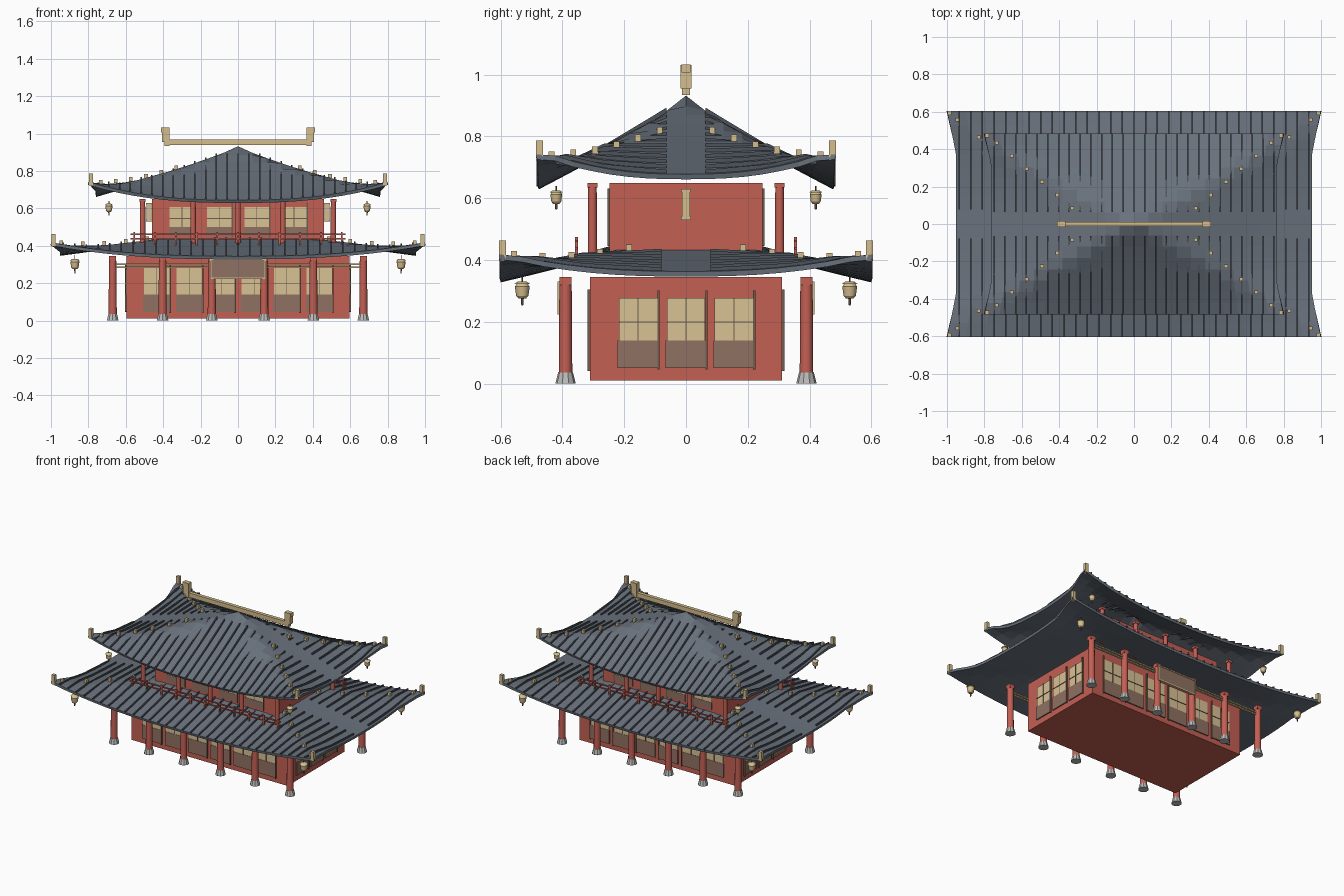
import bpy, bmesh, math
from mathutils import Matrix, Vector

if "Cube" in bpy.data.objects:
    bpy.data.objects.remove(bpy.data.objects["Cube"])


def material(name, r, g, b):
    m = bpy.data.materials.new(name)
    m.use_nodes = True
    m.diffuse_color = (r, g, b, 1)
    m.node_tree.nodes["Principled BSDF"].inputs["Base Color"].default_value = (r, g, b, 1)
    return m


RED = material("painted red", 0.55, 0.115, 0.088)
SLATE = material("roof slate", 0.14, 0.165, 0.2)
RIB = material("dark tile", 0.075, 0.088, 0.105)
GOLD = material("aged gold", 0.66, 0.51, 0.27)
PAPER = material("window paper", 0.69, 0.54, 0.3)
BROWN = material("panel brown", 0.28, 0.165, 0.125)
LATTICE = material("lattice brown", 0.16, 0.11, 0.075)
STONE = material("stone grey", 0.5, 0.5, 0.49)


class Part:
    """Collects simple solids into one named object."""

    def __init__(self):
        self.bm = bmesh.new()

    def box(self, x, y, z, sx, sy, sz):
        bmesh.ops.create_cube(self.bm, size=1, matrix=Matrix.Translation((x, y, z))
                              @ Matrix.Diagonal((sx, sy, sz, 1)))

    def cyl(self, x, y, z0, z1, r0, r1, sides=12):
        bmesh.ops.create_cone(self.bm, cap_ends=True, segments=sides, radius1=r0, radius2=r1,
                              depth=z1 - z0, matrix=Matrix.Translation((x, y, (z0 + z1) / 2)))

    def finish(self, name, mat, smooth=False):
        mesh = bpy.data.meshes.new(name)
        self.bm.to_mesh(mesh)
        self.bm.free()
        mesh.materials.append(mat)
        ob = bpy.data.objects.new(name, mesh)
        bpy.context.collection.objects.link(ob)
        if smooth:
            bpy.ops.object.select_all(action='DESELECT')
            ob.select_set(True)
            bpy.context.view_layer.objects.active = ob
            bpy.ops.object.shade_smooth_by_angle(angle=math.radians(40))
        return ob


CORNERS = [(sx, sy) for sx in (-1, 1) for sy in (-1, 1)]


# ---- Roofs: hipped sheets with upswept, flared corners
def roof_z(roof, x, y):
    ax, ay, eave, rise, lift = roof
    u, v = abs(x) / ax, abs(y) / ay
    t = max(0.91 * u, v)
    return eave + rise * (1 - t ** 0.87) + lift * (u * v) ** 2.5


def roof_point(roof, u, v):
    flare = max(0, (abs(v) - 0.64) / 0.36)
    x, y = u * roof[0] * (0.953 + 0.047 * flare), v * roof[1]
    return Vector((x, y, roof_z(roof, x, y)))


def build_roof(name, roof, ribs, hip_start, hip_step, hip_count):
    ax, ay = roof[:2]
    nx, ny = 20, 16
    # tiled sheet
    sheet = Part()
    rows = [[sheet.bm.verts.new(roof_point(roof, 2 * i / nx - 1, 2 * j / ny - 1))
             for i in range(nx + 1)] for j in range(ny + 1)]
    for a, b in zip(rows, rows[1:]):
        for i in range(nx):
            sheet.bm.faces.new((a[i], a[i + 1], b[i + 1], b[i]))
    ob = sheet.finish(name + "_sheet", SLATE)
    mod = ob.modifiers.new("thickness", 'SOLIDIFY')
    mod.thickness, mod.offset = 0.017, -1
    # straight ribs running from the ridge down to the eaves
    part = Part()
    for i in range(ribs):
        x = (2 * i / (ribs - 1) - 1) * ax * 0.935
        for side in (-1, 1):
            loops = []
            for v in (0.13, 0.55, 0.8, 1.0):
                p = Vector((x, side * v * ay, roof_z(roof, x, v * ay)))
                loops.append([part.bm.verts.new(p + Vector((dx, 0, dz))) for dx, dz in
                              ((-0.004, -0.006), (0.004, -0.006), (0.004, 0.01), (-0.004, 0.01))])
            for a, b in zip(loops, loops[1:]):
                for k in range(4):
                    part.bm.faces.new((a[k], a[k - 1], b[k - 1], b[k]))
            part.bm.faces.new(loops[0])
            part.bm.faces.new(loops[-1])
    bmesh.ops.recalc_face_normals(part.bm, faces=part.bm.faces)
    part.finish(name + "_ribs", RIB)
    # hip ornaments and corner finials
    part = Part()
    for sx, sy in CORNERS:
        for k in range(hip_count):
            x, y = hip_start[0] + k * hip_step[0], hip_start[1] + k * hip_step[1]
            part.box(sx * x, sy * y, roof_z(roof, x, y) + 0.01, 0.019, 0.019, 0.022)
        part.box(sx * (ax - 0.014), sy * (ay - 0.01), roof_z(roof, ax, ay) + 0.012,
                 0.022, 0.022, 0.065)
    part.finish(name + "_ornaments", GOLD)


LOWER = (1.0, 0.604, 0.344, 0.165, 0.074)
UPPER = (0.8, 0.484, 0.644, 0.288, 0.098)
build_roof("lower_roof", LOWER, 31, (0.485, 0.185), (0.115, 0.093), 5)
build_roof("upper_roof", UPPER, 27, (0.33, 0.085), (0.081, 0.07), 6)

# ---- Top ridge bar with end blocks
ridge = Part()
ridge.box(0, 0, 0.953, 0.76, 0.024, 0.03)
for s in (-1, 1):
    ridge.box(s * 0.386, 0, 0.993, 0.04, 0.034, 0.076)
    ridge.box(s * 0.388, 0, 1.02, 0.046, 0.03, 0.026)
    ridge.box(s * 0.38, 0, 0.945, 0.028, 0.026, 0.022)
ridge.finish("ridge_bar", GOLD)

# ---- Halls
hall = Part()
hall.box(0, 0, 0.1775, 1.19, 0.62, 0.335)
hall.finish("lower_hall", RED)
hall = Part()
hall.box(0, 0, 0.53, 0.92, 0.496, 0.24)
hall.finish("upper_hall", RED)

# ---- Columns, stone bases, and beams
columns, bases, beams = Part(), Part(), Part()
for sy in (-1, 1):
    for x in (0.14, 0.403, 0.67):
        for sx in (-1, 1):
            columns.cyl(sx * x, sy * 0.39, 0.03, 0.32, 0.022, 0.02)
            columns.box(sx * x, sy * 0.39, 0.332, 0.038, 0.038, 0.026)
            bases.cyl(sx * x, sy * 0.39, 0, 0.036, 0.033, 0.024, 10)
    for x in (-0.51, -0.24, 0, 0.24, 0.51):
        columns.cyl(x, sy * 0.303, 0.4, 0.635, 0.015, 0.014)
        columns.box(x, sy * 0.303, 0.642, 0.032, 0.032, 0.016)
    for z in (0.284, 0.3):
        beams.box(0, sy * 0.39, z, 1.34, 0.014, 0.008)
columns.finish("columns", RED, True)
bases.finish("column_bases", STONE)
beams.finish("beams", GOLD)

# ---- Window bays: brown panel, paper window, lattice bars
panels, papers, bars = Part(), Part(), Part()


def bay(along_x, pos, wall, side, z0, zw, z1, w):
    def put(part, offset, z, width, height, out):
        if along_x:
            part.box(pos + offset, side * (wall + out / 2), z, width, out, height)
        else:
            part.box(side * (wall + out / 2), pos + offset, z, out, width, height)
    h = z1 - zw
    put(panels, 0, (z0 + zw) / 2, w, zw - z0, 0.008)
    put(papers, 0, (zw + z1) / 2, w * 0.94, h, 0.006)
    put(bars, 0, (zw + z1) / 2, 0.004, h, 0.009)
    put(bars, 0, zw + h * 0.43, w * 0.94, 0.004, 0.009)
    put(bars, w / 2, (z0 + z1 + 0.02) / 2, 0.007, z1 - z0 + 0.03, 0.0095)


for side in (-1, 1):
    for x in (-0.435, -0.26, -0.087, 0.087, 0.26, 0.435):
        bay(True, x, 0.31, side, 0.045, 0.14, 0.28, 0.145)
    for y in (-0.155, 0, 0.155):
        bay(False, y, 0.595, side, 0.05, 0.14, 0.277, 0.132)
    for x in (-0.3, -0.1, 0.1, 0.3):
        bay(True, x, 0.244, side, 0.45, 0.5, 0.607, 0.14)
panels.finish("wall_panels", BROWN)
papers.finish("window_papers", PAPER)
bars.finish("window_lattice", LATTICE)

# ---- Name boards with gold frames, and end plaques
boards, frames = Part(), Part()
for s in (-1, 1):
    boards.box(0, s * 0.406, 0.277, 0.29, 0.014, 0.1)
    for k in (-1, 1):
        frames.box(0, s * 0.407, 0.277 + k * 0.05, 0.3, 0.018, 0.008)
        frames.box(k * 0.146, s * 0.407, 0.277, 0.008, 0.018, 0.105)
    frames.box(s * 0.476, 0, 0.58, 0.026, 0.027, 0.09)
    for z in (0.535, 0.625):
        frames.box(s * 0.476, 0, z, 0.03, 0.032, 0.01)
boards.finish("name_boards", BROWN)
frames.finish("board_frames", GOLD)

# ---- Balcony railings
rail = Part()
for s in (-1, 1):
    for z in (0.438, 0.462):
        rail.box(0, s * 0.355, z, 1.15, 0.008, 0.007)
    for i in range(11):
        rail.box((i / 5 - 1) * 0.555, s * 0.355, 0.437, 0.01, 0.01, 0.076)
rail.finish("balcony_railings", RED)

# ---- Hanging lanterns under the roof corners
lanterns, cords = Part(), Part()
for sx, sy in CORNERS:
    for x, y, z, k, top in ((0.872, 0.53, 0.302, 1, 0.35), (0.69, 0.42, 0.603, 0.8, 0.64)):
        x, y = x * sx, y * sy
        profile = ((-0.027, 0.012), (-0.018, 0.02), (0.012, 0.024), (0.02, 0.018))
        for (a, ra), (b, rb) in zip(profile, profile[1:]):
            lanterns.cyl(x, y, z + a * k, z + b * k, ra * k, rb * k)
        lanterns.cyl(x, y, z + 0.02 * k, z + 0.028 * k, 0.026 * k, 0.014 * k)
        cords.cyl(x, y, z + 0.02 * k, top, 0.002, 0.002, 6)
        cords.cyl(x, y, z - 0.05 * k, z - 0.025 * k, 0.003, 0.005, 6)
lanterns.finish("lanterns", GOLD, True)
cords.finish("lantern_cords", LATTICE)
